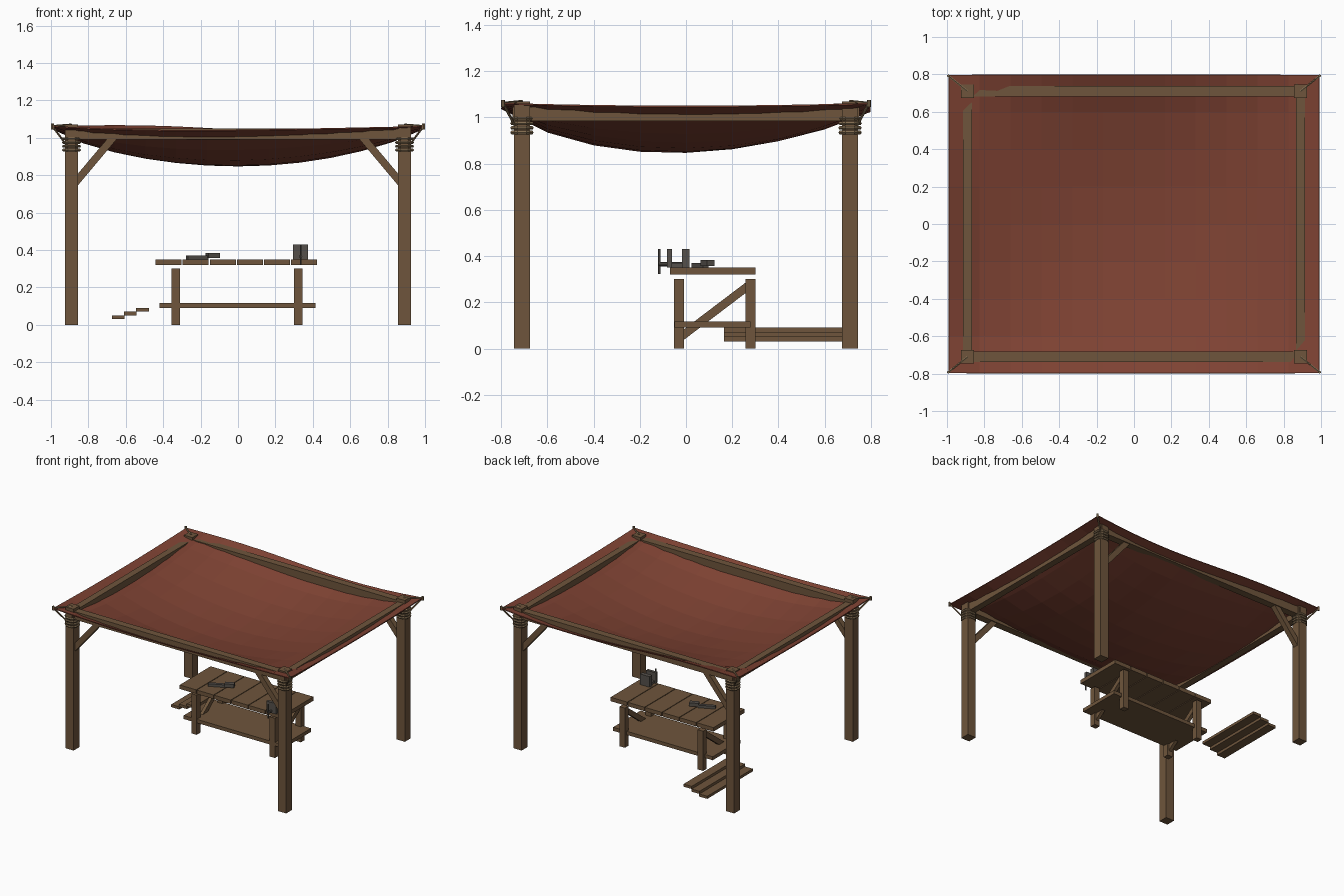
import bpy, bmesh
from math import sin, pi, radians, atan2, hypot
from mathutils import Vector

if "Cube" in bpy.data.objects:
    bpy.data.objects.remove(bpy.data.objects["Cube"])


def material(name, rgb):
    m = bpy.data.materials.new(name)
    m.diffuse_color = (*rgb, 1)
    m.use_nodes = True
    m.node_tree.nodes["Principled BSDF"].inputs["Base Color"].default_value = m.diffuse_color
    return m


WOOD = material("wood", (0.156, 0.091, 0.045))
CLOTH = material("canvas_red", (0.21, 0.055, 0.033))
METAL = material("dull_metal", (0.09, 0.08, 0.07))
ROPE = material("rope", (0.22, 0.15, 0.08))


def finish(o, name, mat):
    o.name = name
    o.data.materials.append(mat)
    return o


def box(name, x, y, z, mat=WOOD, rot=(0, 0, 0)):
    """Box from (min, max) ranges, optionally turned about its centre."""
    mid = [(a + b) / 2 for a, b in (x, y, z)]
    bpy.ops.mesh.primitive_cube_add(size=1, location=mid, rotation=rot)
    o = bpy.context.object
    o.scale = [b - a for a, b in (x, y, z)]
    return finish(o, name, mat)


def around(c, size):
    return (c - size / 2, c + size / 2)


def rod(name, a, b, r, mat, sides=6):
    a, b = Vector(a), Vector(b)
    d = b - a
    bpy.ops.mesh.primitive_cylinder_add(vertices=sides, radius=r, depth=d.length, location=(a + b) / 2,
                                        rotation=d.to_track_quat('Z', 'Y').to_euler())
    return finish(bpy.context.object, name, mat)


# Posts with braces, rope wraps and corner ties
for sx in (-1, 1):
    for sy in (-1, 1):
        px, py = sx * 0.89, sy * 0.71
        box("post", around(px, 0.07), around(py, 0.07), (0, 1.07))
        length = hypot(0.21, 0.25) + 0.02
        box("post_brace", around(sx * 0.765, length), around(py, 0.04), around(0.885, 0.04),
            rot=(0, sx * atan2(0.25, 0.21), 0))
        for i in range(4):
            bpy.ops.mesh.primitive_torus_add(major_segments=8, minor_segments=5, major_radius=0.047,
                                             minor_radius=0.008, location=(px, py, 0.935 + 0.02 * i),
                                             rotation=(0, 0, pi / 8))
            finish(bpy.context.object, "rope_wrap", ROPE)
        corner = (sx * 0.992, sy * 0.792, 1.062)
        rod("corner_tie", (sx * 0.92, sy * 0.74, 0.965), corner, 0.006, ROPE)
        rod("top_tie", (px, py, 1.07), corner, 0.006, ROPE)
        rod("corner_peg", (*corner[:2], 1.045), (*corner[:2], 1.075), 0.008, ROPE)

# Beams
for s in (-1, 1):
    box("long_beam", (-0.92, 0.92), around(s * 0.71, 0.055), (0.99, 1.05))
    box("side_beam", around(s * 0.89, 0.05), (-0.75, 0.75), (0.985, 1.045))

# Sagging canvas roof
bpy.ops.mesh.primitive_grid_add(x_subdivisions=12, y_subdivisions=8, size=2)
canvas = finish(bpy.context.object, "canvas_roof", CLOTH)
for vert in canvas.data.vertices:
    u, v = vert.co.x, vert.co.y
    bu, bv = max(0, 1 - u * u), max(0, 1 - v * v)
    sag = 0.19 * bu ** 0.85 * bv ** 0.85 * (1 - 0.12 * v) * (1 - 0.12 * u)
    wave = (0.018 * (1 + v) / 2 - 0.004 * (1 - v) / 2) * sin(pi * u)
    vert.co = (u * 0.99, v * 0.797, 1.063 - 0.02 * bu - 0.012 * bv * u * u - wave - sag)
thick = canvas.modifiers.new("thickness", 'SOLIDIFY')
thick.thickness = 0.006

# Workbench: plank top, shelf, legs and end braces
for i in range(6):
    x = -0.44 + i * 0.1445
    box("bench_top_plank", (x, x + 0.139), (-0.07, 0.30), (0.32, 0.35))
box("bench_shelf", (-0.42, 0.415), (-0.05, 0.28), (0.09, 0.117))
for x in (-0.332, 0.323):
    for y in (-0.03, 0.28):
        box("bench_leg", around(x, 0.045), around(y, 0.043), (0, 0.30))
    box("bench_brace", around(x, 0.025), around(0.125, 0.385), around(0.162, 0.036),
        rot=(atan2(0.235, 0.31), 0, 0))

# Stepped planks beside the bench
for i in range(3):
    x, z = -0.675 + 0.065 * i, 0.03 + 0.02 * i
    box("step_plank", (x, x + 0.068), (0.165, 0.71), (z, z + 0.02))

# Vice on the bench
box("vice_base", (0.305, 0.365), (-0.06, 0.015), (0.35, 0.368), METAL)
box("vice_rear_jaw", (0.295, 0.375), (-0.017, 0.015), (0.35, 0.43), METAL)
box("vice_front_jaw", (0.295, 0.375), (-0.082, -0.06), (0.35, 0.43), METAL)
rod("vice_screw", (0.335, -0.118, 0.365), (0.335, -0.01, 0.365), 0.009, METAL, 8)
rod("vice_handle", (0.335, -0.116, 0.322), (0.335, -0.116, 0.43), 0.005, METAL)

# Hand tool lying on the bench
turn = (0, 0, radians(25))
box("tool_handle", around(-0.218, 0.12), around(0.06, 0.025), (0.35, 0.37), METAL, turn)
box("tool_head", around(-0.135, 0.066), around(0.093, 0.036), (0.357, 0.383), METAL, turn)
